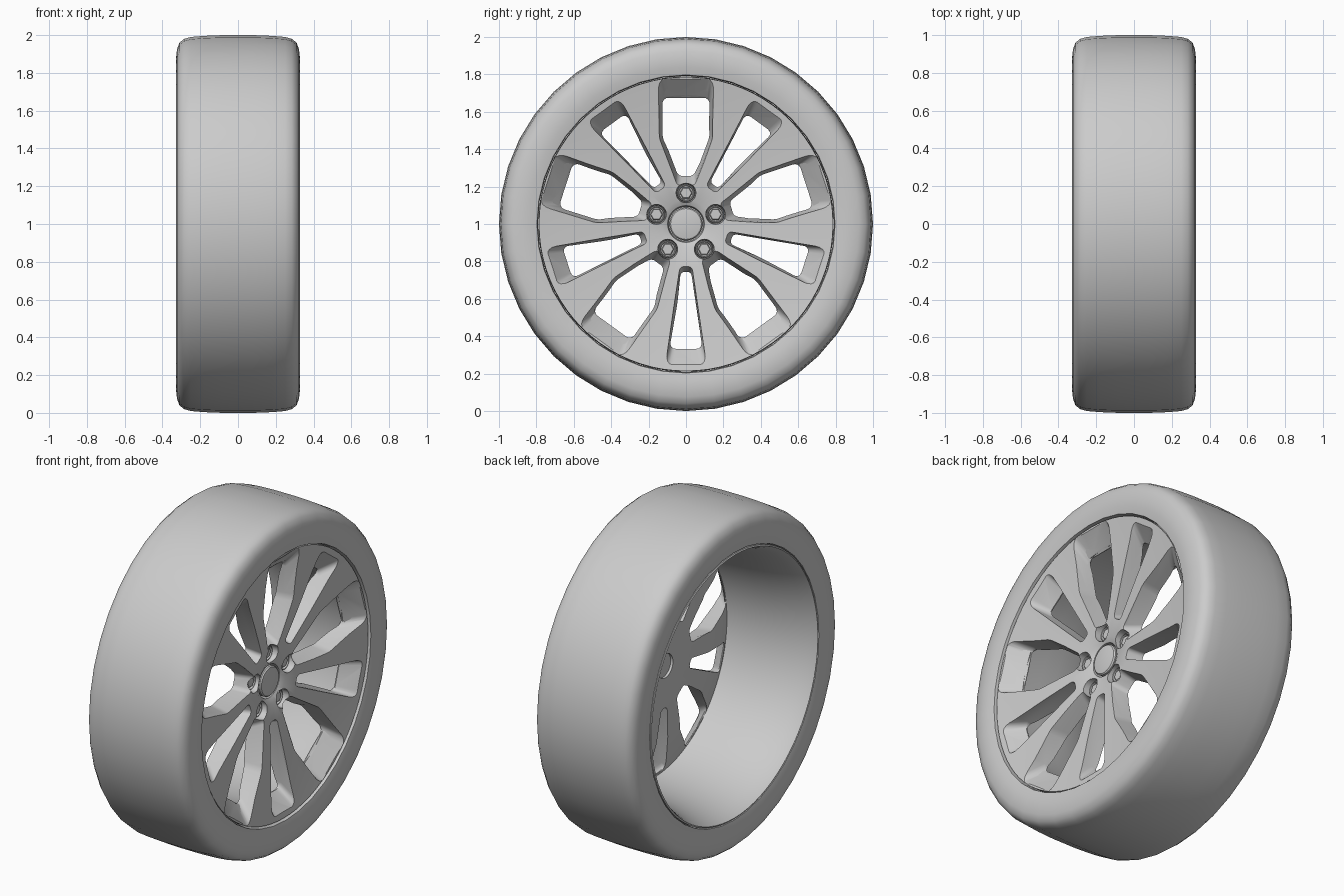
import bpy, bmesh
from math import sin, cos, pi, radians

if "Cube" in bpy.data.objects:
    bpy.data.objects.remove(bpy.data.objects["Cube"])


def finish(bm, name, smooth=35):
    bmesh.ops.recalc_face_normals(bm, faces=bm.faces)
    me = bpy.data.meshes.new(name)
    bm.to_mesh(me)
    bm.free()
    ob = bpy.data.objects.new(name, me)
    bpy.context.collection.objects.link(ob)
    if smooth:
        shade(ob, smooth)
    return ob


def shade(ob, angle):
    bpy.ops.object.select_all(action='DESELECT')
    ob.select_set(True)
    bpy.context.view_layer.objects.active = ob
    bpy.ops.object.shade_smooth_by_angle(angle=radians(angle))


def lathe(bm, profile, n, cy=0, cz=1, closed=False):
    """Revolve (x, radius) points about an axis parallel to x."""
    rings = [[bm.verts.new((x, cy + r * cos(2 * pi * i / n), cz + r * sin(2 * pi * i / n)))
              for i in range(n)] for x, r in profile]
    pairs = list(zip(rings, rings[1:])) + ([(rings[-1], rings[0])] if closed else [])
    for a, b in pairs:
        for i in range(n):
            j = (i + 1) % n
            bm.faces.new((a[i], a[j], b[j], b[i]))
    bmesh.ops.remove_doubles(bm, verts=[v for r in rings for v in r], dist=1e-5)


def window(bm, angle, front, back):
    """Tapered cutter; front/back are (radius, half width) outlines, outer end slopes steeply."""
    def ring(x):
        half = []
        for k, (f, b) in enumerate(zip(front, back)):
            outer = k == len(front) - 1
            t = max(0, (x - .21) / .08) if outer else (x - .13) / .16
            half.append((b[0] + (f[0] - b[0]) * t, b[1] + (f[1] - b[1]) * (x - .13) / .16))
        pts = half + [(r, -w) for r, w in reversed(half)]
        c, s = cos(angle), sin(angle)
        return [bm.verts.new((x, r * c - w * s, 1 + r * s + w * c)) for r, w in pts]
    rings = [ring(.06), ring(.21), ring(.315)]
    n, h = len(rings[0]), len(front)
    bm.faces.new(rings[0])
    bm.faces.new(rings[-1])
    for a, b in zip(rings, rings[1:]):
        for i in range(n):
            j = (i + 1) % n
            bm.faces.new((a[i], a[j], b[j], b[i]))
    # outer corners round more than the narrow inner ones
    outer = (h - 1, h)
    for group, size in ((outer, .034), ([i for i in range(n) if i not in outer], .02)):
        edges = [bm.edges.get((a[i], b[i])) for i in group for a, b in zip(rings, rings[1:])]
        bmesh.ops.bevel(bm, geom=edges, offset=size, segments=4, profile=.5, affect='EDGES')


def cut(target, cutter):
    cutter.hide_render = True
    m = target.modifiers.new('cut', 'BOOLEAN')
    m.object, m.solver, m.use_self = cutter, 'EXACT', True
    bpy.context.view_layer.objects.active = target
    bpy.ops.object.modifier_apply(modifier=m.name)
    bpy.data.objects.remove(cutter)


# tyre
half = [(.29, .792), (.318, .797), (.327, .84), (.328, .88), (.323, .925), (.31, .96),
        (.285, .98), (.25, .99), (.18, .996), (.08, 1.0)]
bm = bmesh.new()
lathe(bm, half + [(-x, r) for x, r in reversed(half)], 40, closed=True)
finish(bm, 'tyre', 60)

# rim barrel, curving inward towards the spokes
bm = bmesh.new()
lathe(bm, [(-.28, .79), (-.318, .79), (-.322, .782), (-.30, .77), (-.25, .752), (-.18, .732),
           (-.10, .716), (0, .703), (.10, .695), (.18, .688), (.218, .684),
           (.225, .69), (.27, .75), (.30, .778), (.306, .786), (.28, .788), (.20, .77),
           (0, .74), (-.18, .765)], 80, closed=True)
finish(bm, 'rim_barrel', 45)

# dished wheel face, cut into ten spokes
bm = bmesh.new()
lathe(bm, [(.165, 0), (.165, .092), (.205, .098), (.222, .13), (.235, .24), (.262, .45),
           (.285, .65), (.305, .773), (.307, .786), (.27, .786), (.215, .70), (.205, .672),
           (.185, .61), (.155, .45), (.14, .2), (.135, .07), (.15, .07), (.15, 0)], 80)
face = finish(bm, 'spoke_face', 0)

angles = [radians(90 + 72 * k) for k in range(5)]
bm = bmesh.new()
for a in angles:
    window(bm, a, [(.17, .05), (.46, .147), (.758, .145)], [(.265, .04), (.46, .12), (.675, .11)])
    window(bm, a + pi, [(.21, .035), (.74, .107)], [(.26, .027), (.667, .076)])
cut(face, finish(bm, 'window_cutter', 0))

# lug pockets
bm = bmesh.new()
for a in angles:
    lathe(bm, [(.158, 0), (.158, .048), (.31, .06), (.31, 0)], 24,
          .166 * cos(a), 1 + .166 * sin(a))
cut(face, finish(bm, 'pocket_cutter', 0))
shade(face, 30)

# lug nuts: round collar with hex centre
for k, a in enumerate(angles):
    cy, cz = .166 * cos(a), 1 + .166 * sin(a)
    bm = bmesh.new()
    lathe(bm, [(.155, 0), (.155, .047), (.19, .047), (.196, .044), (.196, .04), (.18, .037),
               (.18, 0)], 24, cy, cz)
    lathe(bm, [(.178, .034), (.192, .034), (.196, .029), (.196, 0)], 6, cy, cz)
    finish(bm, f'lug_nut_{k + 1}')

# centre cap
bm = bmesh.new()
lathe(bm, [(.155, 0), (.155, .088), (.205, .088), (.212, .082), (.217, .05), (.219, 0)], 40)
finish(bm, 'centre_cap')
